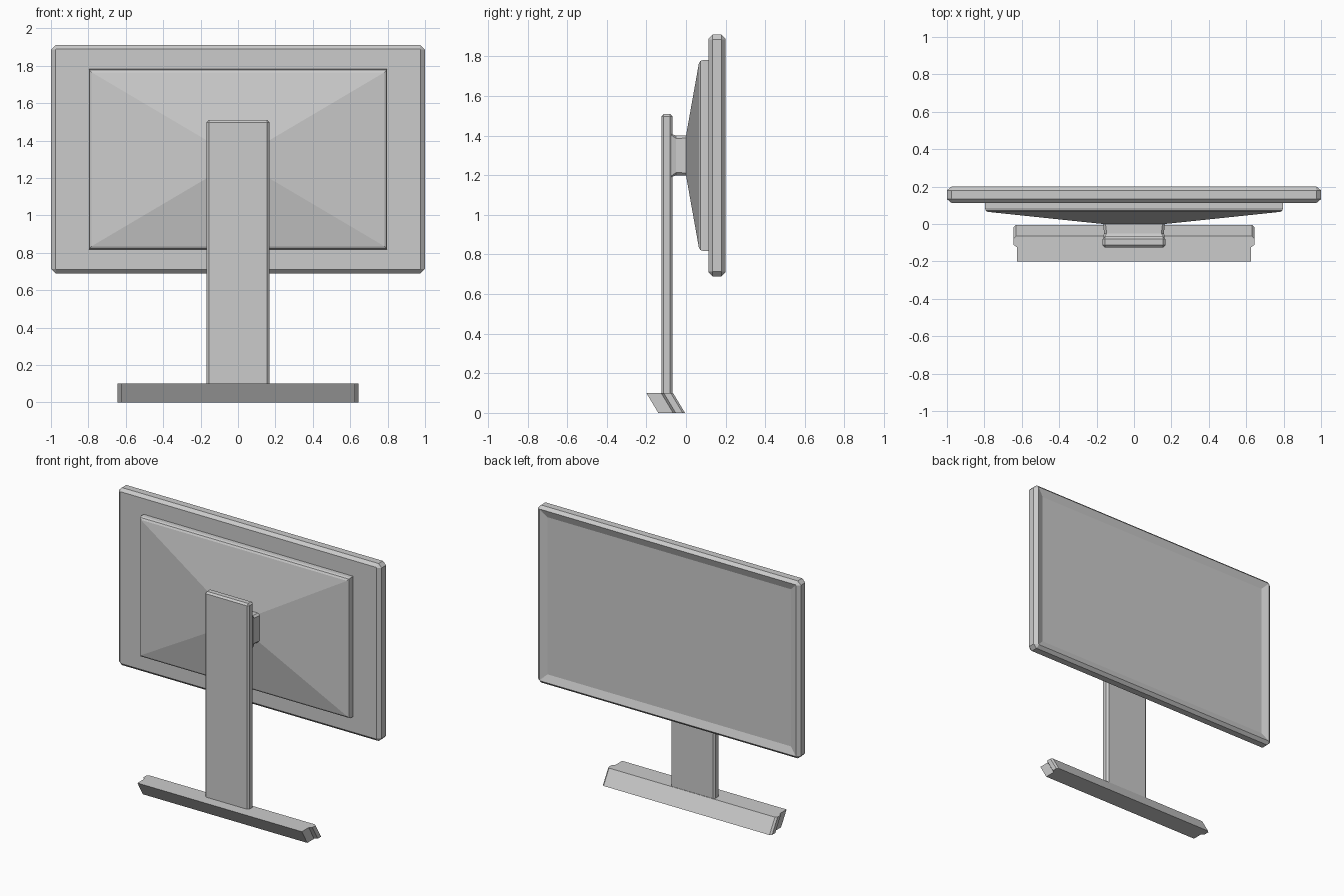
import bpy, bmesh

if "Cube" in bpy.data.objects:
    bpy.data.objects.remove(bpy.data.objects["Cube"])

CZ = 1.30  # height of the screen centre


def finish(name, bm):
    bmesh.ops.recalc_face_normals(bm, faces=bm.faces)
    me = bpy.data.meshes.new(name)
    bm.to_mesh(me)
    bm.free()
    ob = bpy.data.objects.new(name, me)
    bpy.context.collection.objects.link(ob)
    return ob


def loft(name, rings):
    """Skin closed rings of points and cap both ends."""
    bm = bmesh.new()
    rows = [[bm.verts.new(p) for p in r] for r in rings]
    n = len(rows[0])
    for a, b in zip(rows, rows[1:]):
        for i in range(n):
            j = (i + 1) % n
            bm.faces.new((a[i], a[j], b[j], b[i]))
    bm.faces.new(rows[0])
    bm.faces.new(rows[-1])
    return finish(name, bm)


def rect(y, hx, hz, c=0.0):
    """Rectangle facing y, half sizes hx and hz, optional corner cut c."""
    if not c:
        pts = [(-hx, -hz), (hx, -hz), (hx, hz), (-hx, hz)]
    else:
        pts = [(-hx + c, -hz), (hx - c, -hz), (hx, -hz + c), (hx, hz - c),
               (hx - c, hz), (-hx + c, hz), (-hx, hz - c), (-hx, -hz + c)]
    return [(x, y, CZ + z) for x, z in pts]


# Display panel with chamfered edges
panel = loft("display_panel", [
    rect(0.113, 0.976, 0.59, 0.004), rect(0.133, 1.0, 0.61, 0.024),
    rect(0.18, 1.0, 0.61, 0.024), rect(0.2, 0.976, 0.59, 0.004)])

# Recessed screen on the +y side
bm = bmesh.new()
bm.from_mesh(panel.data)
bm.faces.ensure_lookup_table()
back = max(bm.faces, key=lambda f: f.calc_center_median().y)
bmesh.ops.inset_region(bm, faces=[back], thickness=0.05)
for v in back.verts:
    v.co.y -= 0.018
    v.co.x = 0.926 if v.co.x > 0 else -0.926
    v.co.z = CZ + (0.54 if v.co.z > CZ else -0.54)
bmesh.ops.remove_doubles(bm, verts=list(back.verts), dist=0.001)
bm.to_mesh(panel.data)
bm.free()

# Tapered rear housing
loft("rear_housing", [
    rect(0.115, 0.797, 0.482), rect(0.085, 0.797, 0.482),
    rect(0.072, 0.793, 0.477), rect(0.065, 0.783, 0.465),
    rect(0.0, 0.165, 0.1)])

# Neck bracket, slightly flared into the column
loft("neck_bracket", [
    rect(0.003, 0.165, 0.1, 0.012), rect(-0.05, 0.16, 0.1, 0.014),
    rect(-0.072, 0.166, 0.108, 0.006)])

# Upright column
bm = bmesh.new()
bmesh.ops.create_cube(bm, size=1)
for v in bm.verts:
    v.co.x *= 0.336
    v.co.y = -0.0965 + v.co.y * 0.057
    v.co.z = 1.51 if v.co.z > 0 else 0.098
edges = [e for e in bm.edges if max(v.co.z for v in e.verts) > 1]
bmesh.ops.bevel(bm, geom=edges, offset=0.012, segments=1, affect='EDGES')
finish("upright_column", bm)

# Sheared base bar with stepped ends
side = [(0.625, -0.2), (0.625, -0.125), (0.643, -0.112),
        (0.643, -0.077), (0.631, -0.065)]
outline = side + [(-x, y) for x, y in reversed(side)]
loft("base_bar", [[(x, y + dy, z) for x, y in outline]
                  for z, dy in ((0.0, 0.06), (0.1, 0.0))])
